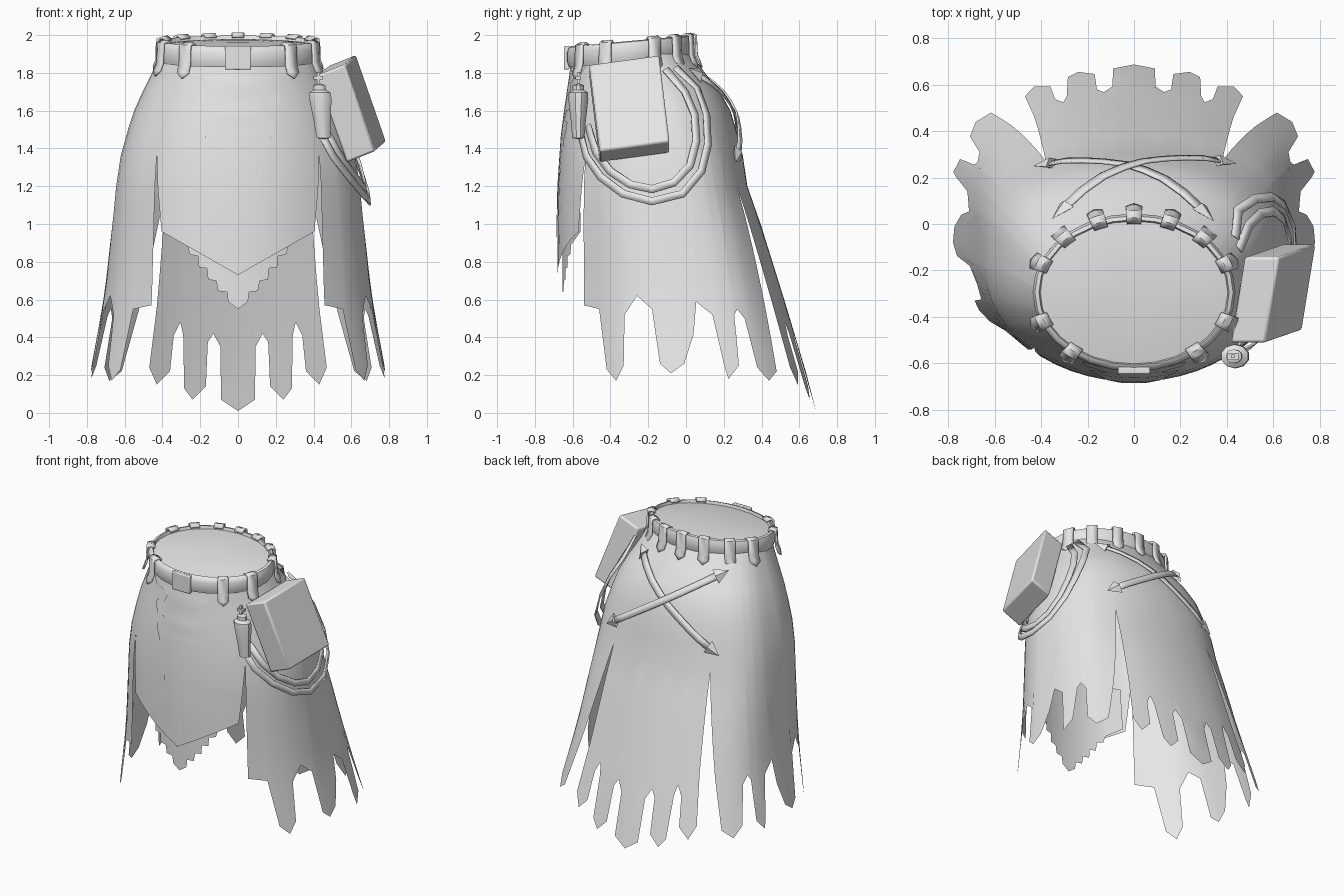
import bpy, bmesh, math
from mathutils import Vector
from math import sin, cos, pi, asin, acos

if "Cube" in bpy.data.objects:
    bpy.data.objects.remove(bpy.data.objects["Cube"])

grey = bpy.data.materials.new("grey_cloth")
grey.diffuse_color = (0.8, 0.8, 0.8, 1)
grey.use_nodes = True
grey.node_tree.nodes["Principled BSDF"].inputs["Base Color"].default_value = grey.diffuse_color

# Skirt profile: z, half width, front y, back y, squareness of the back
LEVELS = [(0, .82, -.68, .69, .55), (.2, .785, -.68, .64, .55), (.6, .71, -.68, .52, .55),
          (1, .665, -.68, .395, .55), (1.2, .645, -.675, .325, .55), (1.4, .615, -.665, .295, .6),
          (1.6, .55, -.64, .235, .65), (1.7, .505, -.625, .18, .7), (1.8, .455, -.61, .1, .75),
          (1.9, .415, -.6, .03, .8), (2, .41, -.6, .03, .8)]


def lerp(a, b, t):
    return a + (b - a) * t


def profile(z):
    z = min(max(z, 0), 2)
    for a, b in zip(LEVELS, LEVELS[1:]):
        if z <= b[0]:
            t = (z - a[0]) / (b[0] - a[0])
            w, f, k, p = [lerp(a[i], b[i], t) for i in range(1, 5)]
            return w, (f + k) / 2, (k - f) / 2, p


def surf(th, z, off=0.0):
    w, cy, ry, p = profile(z)
    c = cos(th)
    d = c if c > 0 else -abs(c) ** p
    return Vector(((w + off) * sin(th), cy - (ry + off) * d, z))


def angle_y(y, z):
    w, cy, ry, p = profile(z)
    c = max(-1, min(1, (cy - y) / ry))
    return acos(c if c > 0 else -abs(c) ** (1 / p))


def angle_x(x, z, back=False):
    a = asin(max(-1, min(1, x / profile(z)[0])))
    return pi - a if back else a


def finish(name, bm, angle=35, thick=0, bevel=0):
    bmesh.ops.remove_doubles(bm, verts=bm.verts, dist=1e-5)
    bmesh.ops.recalc_face_normals(bm, faces=bm.faces)
    me = bpy.data.meshes.new(name)
    bm.to_mesh(me)
    bm.free()
    me.materials.append(grey)
    ob = bpy.data.objects.new(name, me)
    bpy.context.collection.objects.link(ob)
    bpy.ops.object.select_all(action='DESELECT')
    ob.select_set(True)
    bpy.context.view_layer.objects.active = ob
    bpy.ops.object.shade_smooth_by_angle(angle=math.radians(angle))
    if thick:
        m = ob.modifiers.new("thickness", 'SOLIDIFY')
        m.thickness, m.offset = thick, 0
    if bevel:
        m = ob.modifiers.new("soft_edges", 'BEVEL')
        m.width, m.segments = bevel, 2
    return ob


def grid(bm, columns, close=False):
    cols = [[bm.verts.new(p) for p in c] for c in columns]
    for a, b in zip(cols, cols[1:] + cols[:1] if close else cols[1:]):
        for i in range(len(a) - 1):
            bm.faces.new((a[i], b[i], b[i + 1], a[i + 1]))
    return cols


def panel(bm, hem, a, b, za, zb, rows, off=0.0):
    """Cloth from the waist angles a..b down to a cut hem, split below za/zb."""
    first, last = hem[0][0], hem[-1][0]
    cols = []
    for th, zh in hem:
        s = (th - first) / (last - first)
        top, z0 = lerp(a, b, s), lerp(za, zb, s)
        zs = rows + [lerp(rows[-1], zh, k / 6) for k in range(1, 7)]
        cols.append([surf(lerp(top, th, max(0, (z0 - z) / (z0 - zh))), z, off) for z in zs])
    grid(bm, cols)


# Skirt: front flap, two side panels and back panel, joined above the slits
ROWS = [1.9, 1.8, 1.7, 1.6, 1.5, 1.36, 1.2]
FS, BS = .765, pi - .63
bm = bmesh.new()
front = [(x, lerp(.73, .96, abs(x) / .405)) for x in [i * .0675 for i in range(-6, 7)]]
panel(bm, [(angle_x(x, z), z) for x, z in front], -FS, FS, 1.36, 1.36, ROWS)
side = [(-.54, .57), (-.46, .55), (-.42, .23), (-.37, .17), (-.33, .25), (-.325, .52), (-.26, .62),
        (-.18, .55), (-.15, .26), (-.08, .21), (-.01, .26), (0, .54), (.05, .59), (.14, .52),
        (.15, .25), (.22, .18), (.28, .25), (.24, .48), (.27, .55), (.31, .5), (.37, .24),
        (.44, .17), (.48, .22)]
hem = []
for y, z in side:
    th = angle_y(y, z)
    hem.append((max(th, hem[-1][0] + .01) if hem else th, z))
panel(bm, hem, FS, BS, 1.36, 1.2, ROWS)
panel(bm, [(-t, z) for t, z in hem], -FS, -BS, 1.36, 1.2, ROWS)
half = [(.09, .07), (.093, .35), (.13, .42), (.163, .37), (.17, .14), (.24, .07), (.285, .13),
        (.29, .41), (.305, .48), (.34, .41), (.36, .22), (.43, .15), (.47, .24)]
back = [(x, z) for x, z in reversed(half)] + [(0, .01)] + [(-x, z) for x, z in half]
panel(bm, [(angle_x(x, z, True), z) for x, z in back], BS, 2 * pi - BS, 1.2, 1.2, ROWS)
finish("skirt", bm, 50)

# Stepped underlayer below the front flap
bm = bmesh.new()
step = [(.055, .59), (.06, .64), (.11, .645), (.12, .7), (.165, .705), (.17, .765), (.215, .77),
        (.22, .83), (.265, .84), (.28, .89), (.39, .96)]
zig = [(-x, z) for x, z in reversed(step)] + [(0, .55)] + step
panel(bm, [(angle_x(x, z), z) for x, z in zig], -.62, .62, 1.25, 1.25, [1.25], -.025)
finish("front_underlayer", bm, 50)

# Ornamental centre plate on the front flap
bm = bmesh.new()
edge = [(.73, .003), (.97, .058), (1.2, .11), (1.46, .17), (1.5, .19), (1.54, .19), (1.545, .13),
        (1.575, .12), (1.6, .14), (1.605, .2), (1.65, .22), (1.69, .22), (1.695, .15),
        (1.74, .13), (1.775, .18), (1.78, .24), (1.84, .29)]
grid(bm, [[surf(angle_x(w * k / 3, z), z, .006) for z, w in edge] for k in range(-3, 4)])
finish("front_centre_plate", bm)


# Belt, tilted up toward the back
def belt_pt(th, h, off=0.0):
    x, y = (.425 + off) * sin(th), -.295 - (.328 + off) * cos(th)
    return Vector((x, y, 1.885 + (y + .62) * .09 + h))


N = 28
bm = bmesh.new()
ring = [(-.055, -.025), (-.055, .002), (-.025, .012), (.025, .012), (.05, .002), (.055, -.015), (.03, -.022)]
grid(bm, [[belt_pt(2 * pi * i / N, h, o) for h, o in ring] for i in range(N)], True)
finish("belt", bm, 50)

# Domed waist cap inside the belt
bm = bmesh.new()
cols = grid(bm, [[belt_pt(2 * pi * i / N, .035 + .02 * (1 - r * r), -.02 - (1 - r) * .3)
                  for r in (1, .75, .5, .2)] for i in range(N)], True)
bm.faces.new([c[-1] for c in cols])
finish("waist_cap", bm, 60)

# Belt loops hanging over the belt
bm = bmesh.new()
loops = [pi, pi - .37, pi + .37, pi - .78, pi + .78]
loops += [s * a for s in (-1, 1) for a in (.68, 1.18, 1.95)]
for th in loops:
    d = .033 / math.hypot(.425 * cos(th), .328 * sin(th))
    path = [(.05, -.03), (.064, -.005), (.055, .02), (-.05, .024), (-.09, .04)]
    cols = [[belt_pt(th + k * d, h, o) for h, o in path] for k in (-1, 0, 1)]
    cols[1].append(belt_pt(th, -.12, .05))
    g = grid(bm, [c[:5] for c in cols])
    tip = bm.verts.new(cols[1][5])
    for p, q in zip(g, g[1:]):
        bm.faces.new((p[4], q[4], tip))
finish("belt_loops", bm, 40, .012)


def block(bm, c, u, v, w):
    """Box from its centre and three full edge vectors."""
    c, u, v, w = map(Vector, (c, u, v, w))
    vs = [bm.verts.new(c + (u * i + v * j + w * k) / 2) for i in (-1, 1) for j in (-1, 1) for k in (-1, 1)]
    for f in ((0, 1, 3, 2), (4, 6, 7, 5), (0, 4, 5, 1), (2, 3, 7, 6), (0, 2, 6, 4), (1, 5, 7, 3)):
        bm.faces.new([vs[i] for i in f])


bm = bmesh.new()
block(bm, (0, -.632, 1.88), (.14, 0, 0), (0, .03, 0), (0, 0, .125))
finish("buckle", bm, 30, 0, .006)

bm = bmesh.new()
block(bm, (.6, -.3, 1.61), (.16, .055, -.46), (.15, .0, .06), (.06, .37, .05))
finish("pouch", bm, 30, 0, .012)

# Hanging vial with a cross-shaped stopper
bm = bmesh.new()
turn = [(1.45, .001), (1.455, .038), (1.55, .047), (1.66, .062), (1.695, .06), (1.71, .035),
        (1.735, .035), (1.745, .001)]
grid(bm, [[(.445 - (z - 1.55) * .08 + r * sin(a), -.57 + r * .85 * cos(a), z) for z, r in turn]
          for a in [2 * pi * i / 10 for i in range(10)]], True)
finish("vial", bm, 40)
bm = bmesh.new()
block(bm, (.425, -.57, 1.765), (.016, 0, 0), (0, .016, 0), (0, 0, .08))
block(bm, (.425, -.57, 1.775), (.05, 0, 0), (0, .03, 0), (0, 0, .018))
finish("vial_stopper", bm)


def ribbon(name, path, off, width):
    """Flat strap lying over the skirt along (angle, z) points."""
    pts = [surf(t, z, off) for t, z in path]
    n, left, right = len(pts), [], []
    for i, (p, (t, z)) in enumerate(zip(pts, path)):
        tan = (pts[min(i + 1, n - 1)] - pts[max(i - 1, 0)]).normalized()
        nor = (surf(t + .03, z) - surf(t - .03, z)).cross(surf(t, z + .03) - surf(t, z - .03))
        s = tan.cross(nor).normalized() * width / 2
        left.append(p - s)
        right.append(p + s)
    bm = bmesh.new()
    grid(bm, [left, right])
    finish(name, bm, 40, .01)
    return pts


# Two looped straps hanging under the pouch
outer = [(-.53, 1.5), (-.5, 1.36), (-.43, 1.25), (-.32, 1.16), (-.18, 1.12), (-.03, 1.16), (.06, 1.28),
         (.09, 1.42), (.08, 1.58), (.03, 1.72), (-.08, 1.83)]
inner = [(-.5, 1.52), (-.46, 1.38), (-.39, 1.28), (-.29, 1.21), (-.18, 1.185), (-.07, 1.22), (.01, 1.31),
         (.04, 1.44), (.03, 1.58), (-.02, 1.7), (-.12, 1.82)]
for name, path, off in (("outer_strap", outer, .045), ("inner_strap", inner, .03)):
    ribbon(name, [(angle_y(y, z), z) for y, z in path], off, .042)

# Crossed back straps with arrow-shaped ends
for s, name in ((1, "back_strap_a"), (-1, "back_strap_b")):
    path = [(lerp(-.29, .37, k / 8) * s, lerp(1.8, 1.36, k / 8)) for k in range(9)]
    pts = ribbon(name, [(angle_x(x, z, True), z) for x, z in path], .025 + .006 * s, .045)
    bm = bmesh.new()
    for e, q in ((pts[0], pts[1]), (pts[-1], pts[-2])):
        d = (e - q).normalized()
        out = Vector((e.x * .5, 1, .3))
        out = (out - d * out.dot(d)).normalized()
        w = d.cross(out)
        base = [bm.verts.new(e - d * .03 + w * a + out * b)
                for a, b in ((.05, 0), (0, .025), (-.05, 0), (0, -.025))]
        tip = bm.verts.new(e + d * .065)
        bm.faces.new(base)
        for i in range(4):
            bm.faces.new((base[i], base[(i + 1) % 4], tip))
    finish(name + "_ends", bm, 20)
